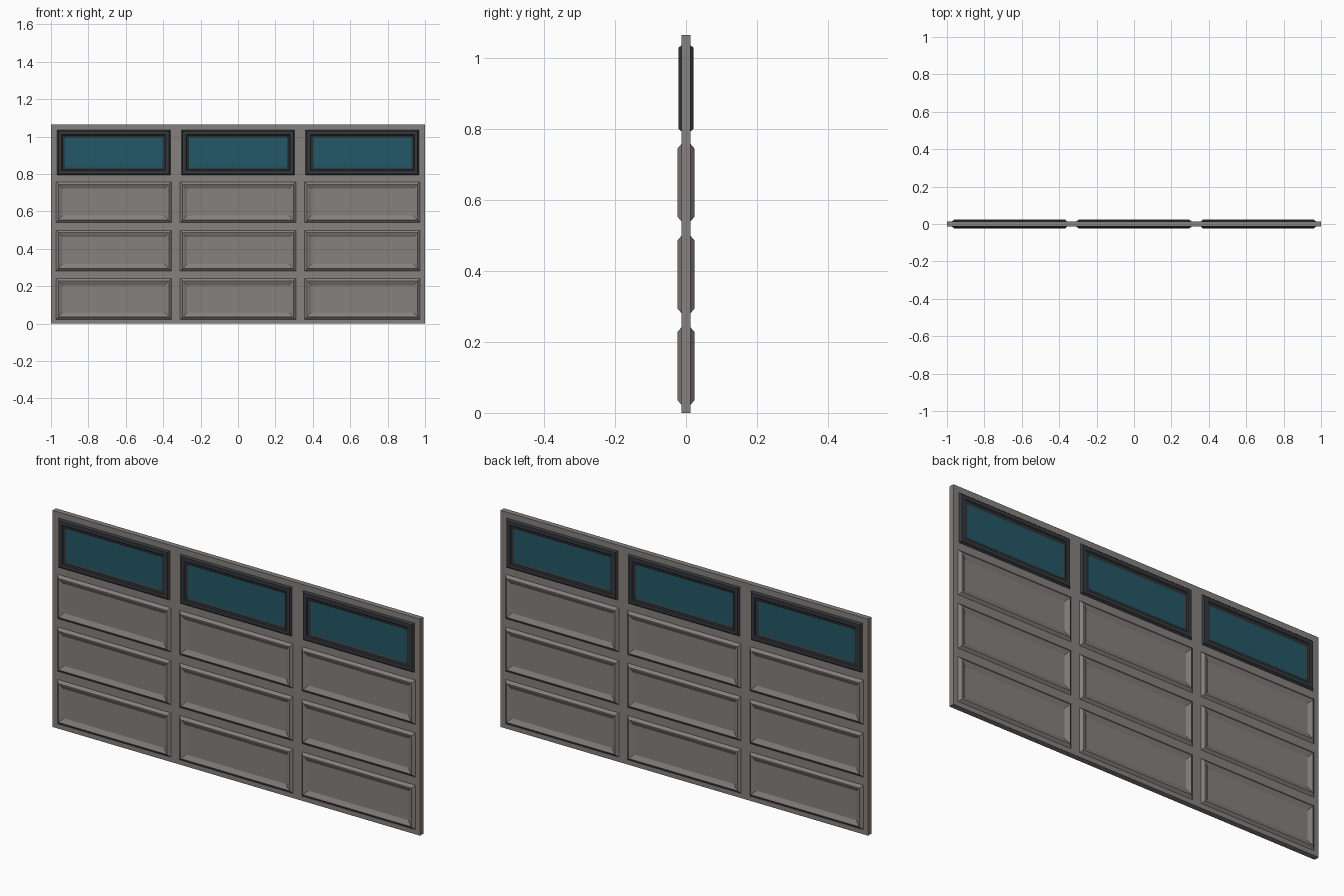
import bpy, bmesh

if "Cube" in bpy.data.objects:
    bpy.data.objects.remove(bpy.data.objects["Cube"])


def material(name, rgb):
    m = bpy.data.materials.new(name)
    m.diffuse_color = (*rgb, 1)
    m.use_nodes = True
    m.node_tree.nodes["Principled BSDF"].inputs["Base Color"].default_value = m.diffuse_color
    return m


GREY = material("warm_grey_paint", (0.235, 0.218, 0.208))
DARK = material("dark_window_frame", (0.034, 0.039, 0.044))
GLASS = material("teal_glass", (0.017, 0.096, 0.135))


def relief(name, cx, cz, hx, hz, profile, mats):
    """Rectangular moulding on both door faces; profile = (inset, depth) steps.
    The innermost loop is filled and gets the last material."""
    bm = bmesh.new()
    for side in (-1, 1):
        loops = []
        for inset, depth in profile:
            loops.append([bm.verts.new((cx + sx * (hx - inset), side * depth,
                                        cz + sz * (hz - inset)))
                          for sx, sz in ((-1, -1), (1, -1), (1, 1), (-1, 1))])
        faces = [loops[-1]]
        for a, b in zip(loops, loops[1:]):
            for i in range(4):
                j = (i + 1) % 4
                faces.append([a[i], a[j], b[j], b[i]])
        for k, f in enumerate(faces):
            face = bm.faces.new(f if side < 0 else f[::-1])
            face.material_index = len(mats) - 1 if k == 0 else 0
    me = bpy.data.meshes.new(name)
    bm.to_mesh(me)
    bm.free()
    for m in mats:
        me.materials.append(m)
    ob = bpy.data.objects.new(name, me)
    bpy.context.collection.objects.link(ob)
    return ob


# Door slab
bpy.ops.mesh.primitive_cube_add(size=1, location=(0, 0, 0.5325))
slab = bpy.context.object
slab.name = "door_slab"
slab.scale = (2, 0.026, 1.065)
slab.data.materials.append(GREY)

# Raised moulding around a shallow recessed panel
PANEL = [(0, 0.012), (0.014, 0.024), (0.018, 0.024), (0.038, 0.0145)]
# Window frame: stepped dark rim around the glass
WINDOW = [(0, 0.012), (0.008, 0.0215), (0.026, 0.0215), (0.030, 0.0175),
          (0.036, 0.0175), (0.042, 0.0138)]

for c, x in enumerate((-0.665, 0, 0.665)):
    for r, z in enumerate((0.132, 0.39, 0.649)):
        relief(f"panel_{r}_{c}", x, z, 0.31, 0.11, PANEL, [GREY])
    relief(f"window_{c}", x, 0.915, 0.304, 0.122, WINDOW, [DARK, GLASS])
